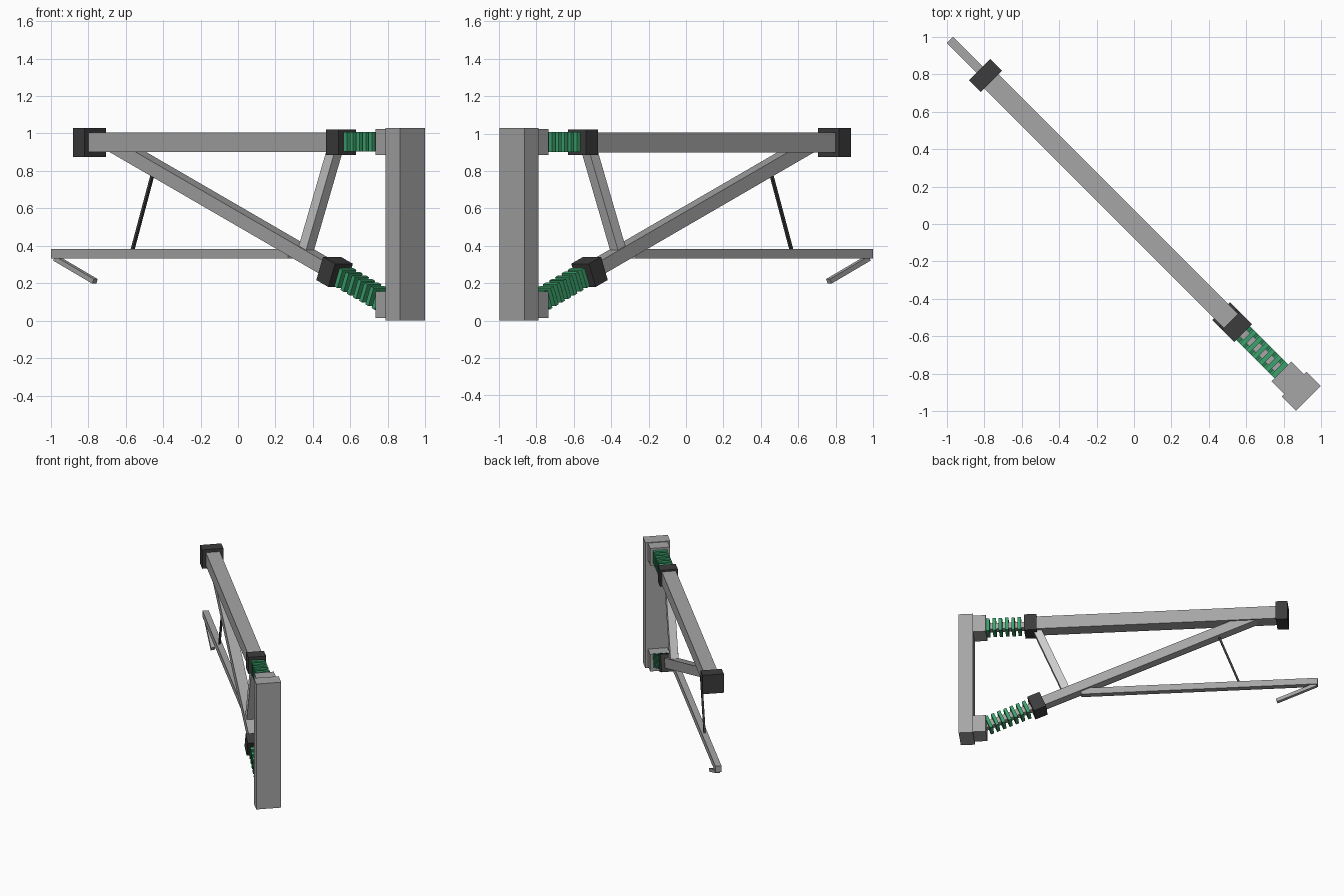
import bpy
from math import atan2, pi
from mathutils import Matrix, Vector

if "Cube" in bpy.data.objects:
    bpy.data.objects.remove(bpy.data.objects["Cube"])


def material(name, rgb):
    m = bpy.data.materials.new(name)
    m.diffuse_color = (*rgb, 1)
    m.use_nodes = True
    m.node_tree.nodes["Principled BSDF"].inputs["Base Color"].default_value = m.diffuse_color
    return m


GREY = material("steel grey", (0.38, 0.38, 0.38))
LIGHT = material("light grey", (0.60, 0.60, 0.60))
DARK = material("dark fitting", (0.045, 0.045, 0.045))
GREEN = material("insulator green", (0.045, 0.36, 0.15))

# The whole frame lies in one vertical plane, turned 45 degrees about z.
# Parts are laid out as (along, up) in that plane.
TURN = Matrix.Rotation(-pi / 4, 4, 'Z')


def bar(name, start, end, depth, width, mat):
    """Box running from start to end, each given as (along, up)."""
    p, q = Vector((start[0], 0, start[1])), Vector((end[0], 0, end[1]))
    d = q - p
    bpy.ops.mesh.primitive_cube_add(size=1)
    ob = bpy.context.object
    ob.name = name
    tilt = Matrix.Rotation(-atan2(d.z, d.x), 4, 'Y')
    ob.matrix_world = (TURN @ Matrix.Translation((p + q) / 2) @ tilt
                       @ Matrix.Diagonal((d.length, width, depth, 1)))
    ob.data.materials.append(mat)
    return ob


def on_diagonal(a):
    """Point on the centre line of the diagonal tube."""
    return (a, 0.9 - 0.41 * (a + 0.83))


def insulator(name, start, end, first, last, count):
    """Grey core rod with evenly spaced square green sheds."""
    bar(name + "_core", start, end, 0.05, 0.05, GREY)
    p, q = Vector(start), Vector(end)
    t = (q - p).normalized()
    for i in range(count):
        c = p + t * (first + (last - first) * i / (count - 1))
        bar(f"{name}_shed_{i + 1}", c - t * 0.0125, c + t * 0.0125, 0.105, 0.105, GREEN)


# Mast and its two brackets
bar("mast", (1.21, 0.515), (1.317, 0.515), 1.03, 0.188, GREY)
bar("upper_bracket", (1.114, 0.955), (1.215, 0.955), 0.14, 0.148, GREY)
bar("lower_bracket", (1.114, 0.085), (1.215, 0.085), 0.14, 0.148, GREY)

# Top tube with end fittings
bar("top_tube", (-1.10, 0.953), (0.75, 0.953), 0.106, 0.106, GREY)
bar("top_tube_end_clamp", (-1.166, 0.953), (-1.078, 0.953), 0.155, 0.16, DARK)
bar("top_tube_socket", (0.732, 0.953), (0.825, 0.953), 0.135, 0.134, DARK)
insulator("upper_insulator", (0.80, 0.955), (1.13, 0.955), 0.063, 0.300, 6)

# Diagonal tube with its socket
bar("diagonal_tube", on_diagonal(-0.93), on_diagonal(0.72), 0.075, 0.08, GREY)
bar("diagonal_socket", on_diagonal(0.684), on_diagonal(0.775), 0.134, 0.134, DARK)
insulator("lower_insulator", on_diagonal(0.76), on_diagonal(1.14), 0.055, 0.360, 7)

# Strut between the two tubes
bar("strut", (0.505, 0.36), (0.735, 0.92), 0.06, 0.06, LIGHT)

# Lower arm, hanger wire and steady arm
bar("lower_arm", (-1.39, 0.357), (0.40, 0.357), 0.052, 0.046, GREY)
bar("hanger_wire", (-0.80, 0.37), (-0.638, 0.80), 0.015, 0.015, DARK)
bar("steady_arm", (-1.375, 0.333), (-1.08, 0.210), 0.027, 0.03, GREY)
